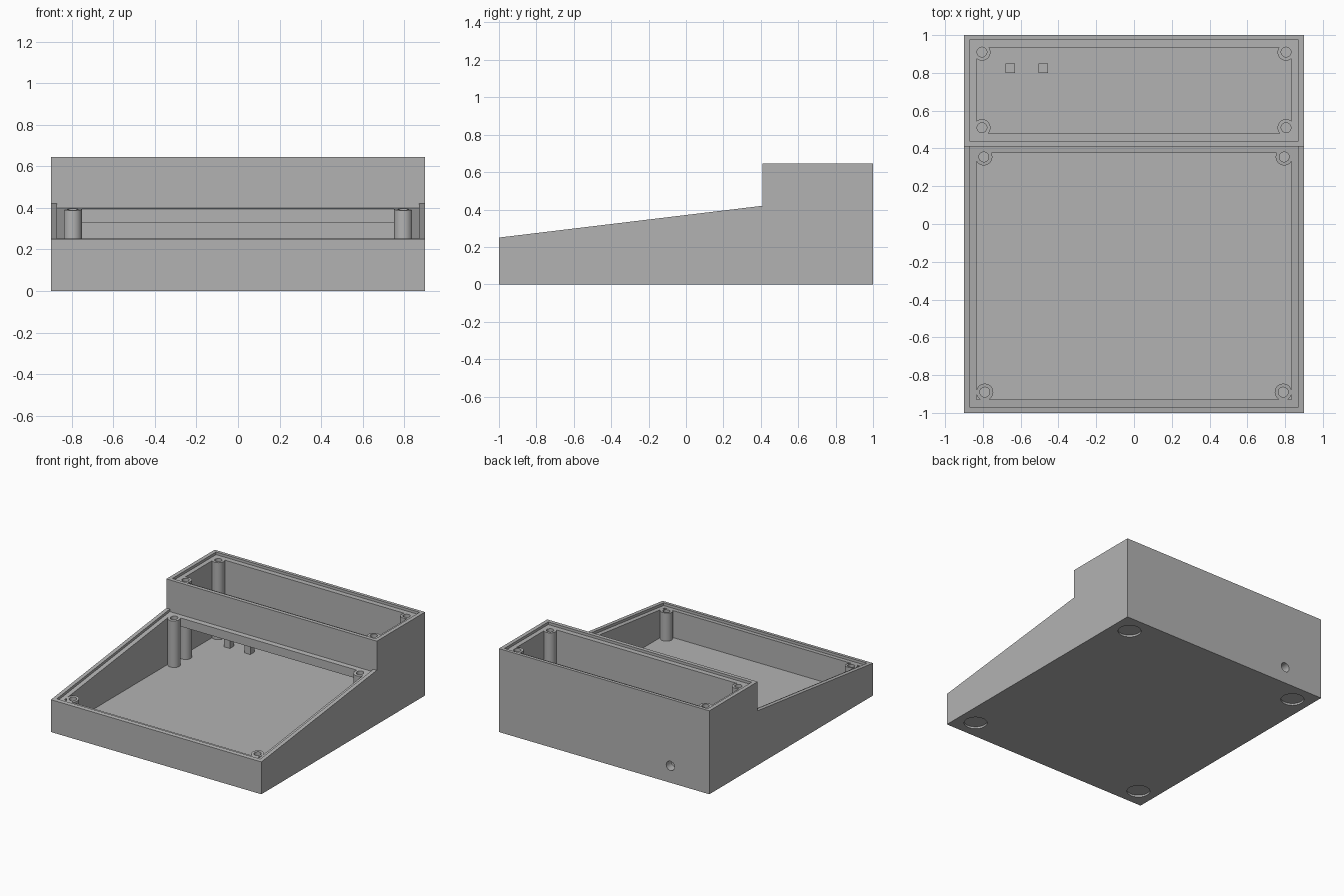
import bpy, bmesh, math
from mathutils import Matrix

cube = bpy.data.objects.get("Cube")
if cube:
    bpy.data.objects.remove(cube, do_unlink=True)

grey = bpy.data.materials.new("plain_grey")
grey.use_nodes = True
colour = (0.45, 0.45, 0.45, 1)
grey.diffuse_color = colour
grey.node_tree.nodes["Principled BSDF"].inputs["Base Color"].default_value = colour

# Main dimensions
HALF_X, STEP_Y, TOP, FRONT_TOP, STEP_TOP = 0.9, 0.41, 0.645, 0.25, 0.42
FLOOR, RECESS = 0.03, 0.02
WALL_X, LIP_X = 0.835, 0.87


def slope(y):
    """Height of the sloping rim at depth y."""
    return FRONT_TOP + (y + 1) * (STEP_TOP - FRONT_TOP) / (STEP_Y + 1)


def prism(bm, profile, half_x):
    """Extrude a y-z profile symmetrically along x."""
    face = bm.faces.new([bm.verts.new((-half_x, y, z)) for y, z in profile])
    out = bmesh.ops.extrude_face_region(bm, geom=[face])
    moved = [v for v in out["geom"] if isinstance(v, bmesh.types.BMVert)]
    bmesh.ops.translate(bm, verts=moved, vec=(2 * half_x, 0, 0))


def cylinder(bm, x, y, z0, z1, radius, sides=32):
    bmesh.ops.create_cone(bm, cap_ends=True, segments=sides, radius1=radius, radius2=radius,
                          depth=z1 - z0, matrix=Matrix.Translation((x, y, (z0 + z1) / 2)))


def finish(bm, name):
    bmesh.ops.recalc_face_normals(bm, faces=bm.faces[:])
    mesh = bpy.data.meshes.new(name)
    bm.to_mesh(mesh)
    bm.free()
    mesh.materials.append(grey)
    obj = bpy.data.objects.new(name, mesh)
    bpy.context.collection.objects.link(obj)
    return obj


def combine(target, tool, operation):
    """Apply a boolean and remove the helper."""
    mod = target.modifiers.new("boolean", "BOOLEAN")
    mod.object, mod.operation, mod.solver = tool, operation, "EXACT"
    bpy.context.view_layer.objects.active = target
    bpy.ops.object.modifier_apply(modifier=mod.name)
    bpy.data.objects.remove(tool, do_unlink=True)


# Outer body: sloping front, raised rear box
bm = bmesh.new()
prism(bm, [(-1, 0), (1, 0), (1, TOP), (STEP_Y, TOP), (STEP_Y, STEP_TOP), (-1, FRONT_TOP)], HALF_X)
case = finish(bm, "enclosure_case")

# Inside space, leaving a divider that hangs below the step
bm = bmesh.new()
prism(bm, [(-0.93, FLOOR), (0.935, FLOOR), (0.935, 0.7), (0.48, 0.7), (0.48, 0.33),
           (0.375, 0.33), (0.375, 0.5), (-0.93, 0.5)], WALL_X)
combine(case, finish(bm, "cavity_cutter"), "DIFFERENCE")

# Screw posts and the two square pegs beside the cable hole
posts = []
for side in (-1, 1):
    posts += [(side * 0.805, 0.91, TOP), (side * 0.805, 0.51, TOP),
              (side * 0.795, 0.355, slope(0.355)), (side * 0.79, -0.89, slope(-0.89))]
bm = bmesh.new()
for x, y, top in posts:
    cylinder(bm, x, y, 0.02, top - 0.005, 0.045)
for x in (-0.655, -0.48):
    bmesh.ops.create_cube(bm, size=1, matrix=Matrix.Translation((x, 0.825, 0.075))
                          @ Matrix.Diagonal((0.05, 0.05, 0.11, 1)))
combine(case, finish(bm, "posts"), "UNION")

# Stepped recesses for the two lids
bm = bmesh.new()
prism(bm, [(-0.97, slope(-0.97) - RECESS), (STEP_Y, STEP_TOP - RECESS),
           (STEP_Y, STEP_TOP + 0.1), (-0.97, slope(-0.97) + 0.1)], LIP_X)
prism(bm, [(0.44, TOP - RECESS), (0.975, TOP - RECESS), (0.975, TOP + 0.1), (0.44, TOP + 0.1)], LIP_X)
combine(case, finish(bm, "lid_recess_cutter"), "DIFFERENCE")

# Screw holes, foot recesses and rear cable hole
bm = bmesh.new()
for x, y, top in posts:
    cylinder(bm, x, y, top - 0.17, top + 0.05, 0.026)
for x in (-0.757, 0.757):
    for y in (-0.853, 0.853):
        cylinder(bm, x, y, -0.05, 0.015, 0.082, 48)
bmesh.ops.create_cone(bm, cap_ends=True, segments=32, radius1=0.036, radius2=0.036, depth=0.2,
                      matrix=Matrix.Translation((-0.567, 1, 0.13)) @ Matrix.Rotation(math.pi / 2, 4, "X"))
combine(case, finish(bm, "hole_cutter"), "DIFFERENCE")

# Smooth the round walls only
bpy.ops.object.select_all(action="DESELECT")
case.select_set(True)
bpy.context.view_layer.objects.active = case
bpy.ops.object.shade_smooth_by_angle(angle=math.radians(30))
